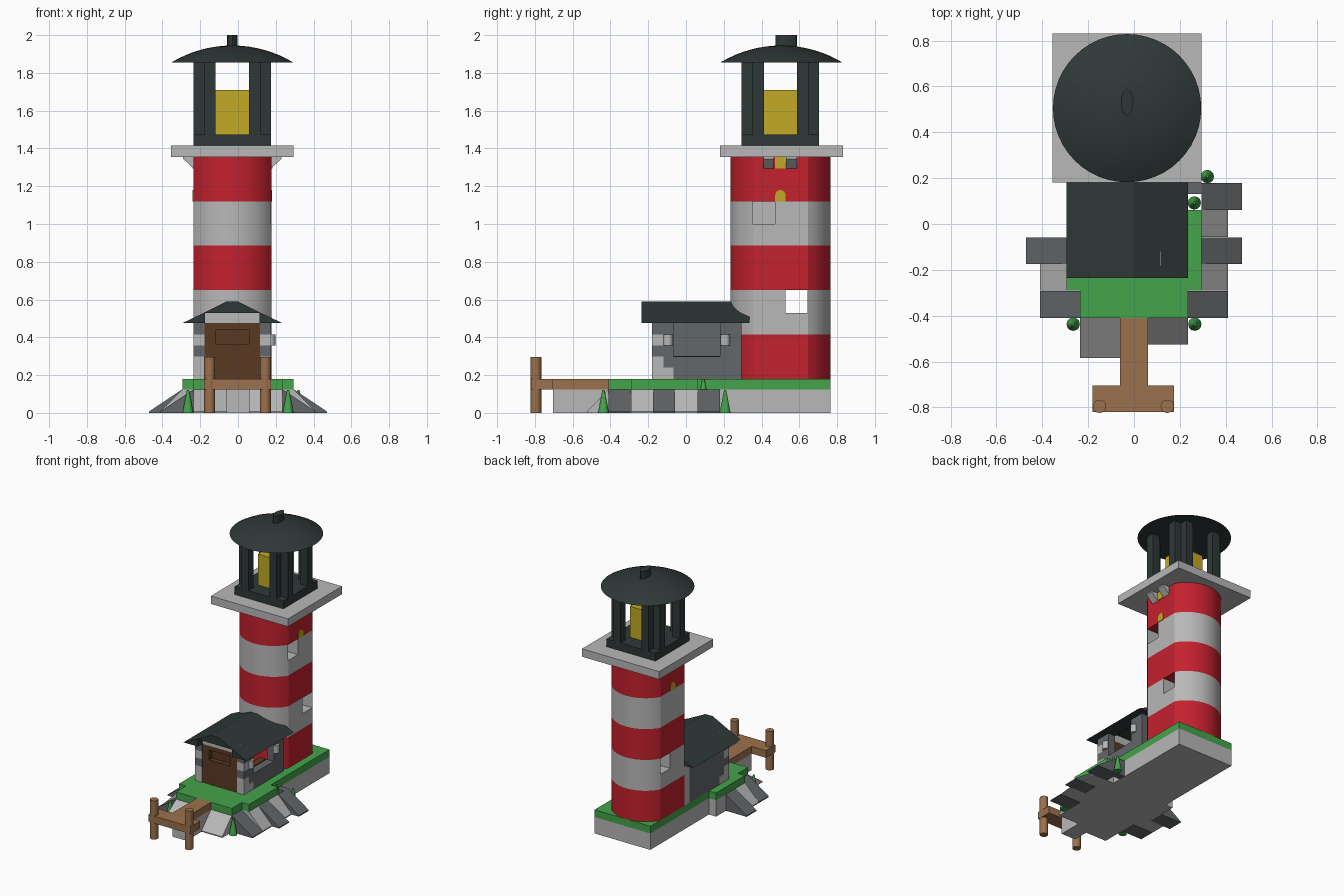
import bpy, bmesh, math
from mathutils import Vector

if "Cube" in bpy.data.objects:
    bpy.data.objects.remove(bpy.data.objects["Cube"])


def material(name, r, g, b):
    m = bpy.data.materials.new(name)
    m.use_nodes = True
    m.diffuse_color = (r, g, b, 1)
    m.node_tree.nodes["Principled BSDF"].inputs["Base Color"].default_value = (r, g, b, 1)
    return m


LIGHT = material("light_grey", .48, .48, .48)
DARK = material("dark_grey", .125, .135, .145)
RED = material("red", .55, .015, .027)
BLACK = material("dark_slate", .028, .04, .039)
GREEN = material("grass_green", .058, .37, .07)
WOOD = material("light_wood", .33, .165, .075)
DOOR = material("dark_wood", .105, .04, .016)
YELLOW = material("yellow", .54, .4, .018)
CX, CY = -.03, .5          # tower axis


def finish(bm, name, mat, smooth=False):
    bmesh.ops.recalc_face_normals(bm, faces=bm.faces)
    me = bpy.data.meshes.new(name)
    bm.to_mesh(me)
    bm.free()
    me.materials.append(mat)
    ob = bpy.data.objects.new(name, me)
    bpy.context.collection.objects.link(ob)
    if smooth:
        bpy.ops.object.select_all(action='DESELECT')
        ob.select_set(True)
        bpy.context.view_layer.objects.active = ob
        bpy.ops.object.shade_smooth_by_angle(angle=math.radians(30))
    return ob


def prism(name, mat, pts, axis, lo, hi, smooth=False):
    """Extrude a 2D outline along an axis."""
    place = {'x': lambda p, a: (a, p[0], p[1]),
             'y': lambda p, a: (p[0], a, p[1]),
             'z': lambda p, a: (p[0], p[1], a)}[axis]
    bm = bmesh.new()
    face = bm.faces.new([bm.verts.new(place(p, lo)) for p in pts])
    ext = bmesh.ops.extrude_face_region(bm, geom=[face])
    shift = Vector(place((0, 0), hi - lo))
    bmesh.ops.translate(bm, vec=shift, verts=[v for v in ext["geom"] if isinstance(v, bmesh.types.BMVert)])
    return finish(bm, name, mat, smooth)


def box(name, mat, x0, x1, y0, y1, z0, z1):
    return prism(name, mat, [(x0, y0), (x1, y0), (x1, y1), (x0, y1)], 'z', z0, z1)


def round_part(name, mat, x, y, z0, z1, r0, r1=None, sides=16):
    bm = bmesh.new()
    bmesh.ops.create_cone(bm, cap_ends=True, segments=sides, radius1=r0,
                          radius2=r0 if r1 is None else r1, depth=z1 - z0)
    bmesh.ops.translate(bm, vec=(x, y, (z0 + z1) / 2), verts=bm.verts)
    return finish(bm, name, mat, True)


def cut(ob, cutter):
    cutter.hide_render = True
    cutter.hide_viewport = True
    mod = ob.modifiers.new("opening", 'BOOLEAN')
    mod.operation = 'DIFFERENCE'
    mod.solver = 'EXACT'
    mod.object = cutter


# Island base and grass
footprint = [(-.235, -.41), (.235, -.41), (.235, -.29), (.295, -.29), (.295, .06), (.235, .06),
             (.235, .765), (-.235, .765), (-.235, .06), (-.295, .06), (-.295, -.29), (-.235, -.29)]
prism("base", LIGHT, footprint, 'z', 0, .125)
prism("grass", GREEN, footprint, 'z', .125, .18)
box("rock_step", DARK, .235, .295, .13, .18, 0, .125)
box("dock_footing", LIGHT, -.06, .06, -.705, -.41, 0, .125)

# Sloped shore rocks: side, inner edge, outer edge, start y, colour
for side, inner, outer, y, mat in [
        (1, .235, .41, -.41, DARK), (1, .295, .41, -.29, LIGHT), (1, .295, .47, -.175, DARK),
        (1, .295, .41, -.057, LIGHT), (1, .295, .47, .062, DARK),
        (-1, .235, .41, -.41, DARK), (-1, .295, .41, -.29, LIGHT), (-1, .295, .47, -.175, DARK)]:
    prism("side_rock", mat, [(side * inner, 0), (side * outer, 0), (side * outer, .008),
                             (side * inner, .125)], 'y', y, y + .117)
for x0, x1, outer in [(-.235, -.06, -.585), (.06, .235, -.525)]:
    prism("front_rock", LIGHT, [(-.41, 0), (outer, 0), (outer, .008), (-.41, .125)], 'x', x0, x1)

# Small trees
for x, y, z in [(-.265, -.437, 0), (.265, -.437, 0), (.32, .207, 0), (.263, .092, .06)]:
    round_part("tree", GREEN, x, y, z, z + .12, .029, .006, 12)

# Dock
box("dock_walk", WOOD, -.06, .06, -.705, -.41, .125, .18)
box("dock_end", WOOD, -.18, .175, -.82, -.705, .125, .18)
for x in (-.15, .145):
    round_part("dock_post", WOOD, x, -.795, 0, .295, .029)

# Tower: flat sides with bowed front and back, in striped bands
radius, half_angle = .238, math.radians(60)
outline = []
for sign in (-1, 1):
    for i in range(17):
        a = half_angle * (i / 8 - 1)
        outline.append((CX - sign * radius * math.sin(a),
                        CY + sign * (.265 - radius + radius * math.cos(a))))
    if sign == -1:
        outline = outline[::1]
bands = []
for i in range(5):
    z = .18 + i * .235
    bands.append(prism("tower_band", LIGHT if i % 2 else RED, outline, 'z', z, z + .235, True))
cut(bands[1], box("low_window_cutter", LIGHT, -.4, .4, .527, .643, .53, .67))
cut(bands[3], box("high_window_cutter", LIGHT, .02, .4, .353, .47, 1.0, 1.14))

# Arched lights and brackets on both tower sides
arch = [(CY - .028, 1.12), (CY + .028, 1.12)]
arch += [(CY + .028 * math.cos(t * math.pi / 8), 1.152 + .028 * math.sin(t * math.pi / 8)) for t in range(9)]
for s in (-1, 1):
    wall = CX + s * .206
    prism("arched_light", YELLOW, arch, 'x', wall - .004, wall + .005)
    box("bracket_light", YELLOW, min(wall, wall + s * .006), max(wall, wall + s * .006),
        CY - .03, CY + .03, 1.295, 1.355)
    for y in (.41, .53):
        prism("gallery_bracket", LIGHT, [(wall, 1.295), (wall + s * .055, 1.345),
                                         (wall + s * .055, 1.355), (wall, 1.355)], 'y', y, y + .057)

# Gallery and lantern room
box("gallery", LIGHT, -.355, .295, .18, .83, 1.355, 1.415)
box("lantern_floor", BLACK, CX - .206, CX + .206, .295, .705, 1.415, 1.475)
box("lamp", YELLOW, CX - .09, CX + .09, CY - .09, CY + .09, 1.475, 1.71)
for sx in (-1, 1):
    for sy in (-1, 1):
        for dx, dy in ((.118, .175), (.176, .118)):
            x, y = CX + sx * dx, CY + sy * dy
            box("lantern_post", BLACK, x - .03, x + .03, y - .03, y + .03, 1.475, 1.862)

# Shallow dome and finial
bm = bmesh.new()
rim, rise = .323, .09
big = (rim * rim + rise * rise) / (2 * rise)
top = math.asin(rim / big)
profile = [bm.verts.new((big * math.sin(top * i / 8), 0, big * math.cos(top * i / 8) - big + 1.945))
           for i in range(9)]
profile.append(bm.verts.new((0, 0, 1.855)))
edges = [bm.edges.new(pair) for pair in zip(profile, profile[1:])]
bmesh.ops.spin(bm, geom=profile + edges, cent=(0, 0, 0), axis=(0, 0, 1), angle=2 * math.pi,
               steps=48, use_duplicate=False)
bmesh.ops.remove_doubles(bm, verts=bm.verts, dist=.0005)
bmesh.ops.translate(bm, vec=(CX, .505, 0), verts=bm.verts)
finish(bm, "dome_roof", BLACK, True)
prism("finial", BLACK, [(CX + .027 * math.cos(t * math.pi / 12), .53 + .057 * math.sin(t * math.pi / 12))
                        for t in range(24)], 'z', 1.93, 2.0, True)

# House side walls in brick rows: end of light stones per row
row = .059
for s in (-1, 1):
    x0, x1 = sorted((CX + s * .206, CX + s * .147))
    for i, split in enumerate((-.065, -.12, -.18, -.12, -.18)):
        z0, z1 = .18 + i * row, .18 + (i + 1) * row
        if split > -.18:
            box("light_stone", LIGHT, x0, x1, -.18, split, z0, z1)
        opening = s == 1 and i > 1
        spans = [(split, -.065), (.18, .295)] if opening else [(split, .295)]
        for y0, y1 in spans:
            if y1 > y0:
                box("dark_stone", DARK, x0, x1, y0, y1, z0, z1)
    box("rear_stone", LIGHT, x0, x1, .295, .36, .18, .475) if s < 0 else None
for y in (-.095, .207):
    round_part("window_hinge", LIGHT, .172, y, .357, .416, .026)
box("window_sill", DOOR, .06, .112, -.065, .18, .27, .3)

# Door with its opening, gable and roof
door = box("door", DOOR, -.177, .117, -.175, -.12, .18, .475)
cut(door, box("door_cutter", DOOR, -.12, .057, -.3, -.14, .365, .44))
box("gable", LIGHT, -.177, .117, -.18, -.12, .475, .532)
half = [(.265, .475), (.14, .535), (.03, .59)]
inner = [(.145, .53), (.145, .475)]
roof = [(CX - x, z) for x, z in half] + [(CX + x, z) for x, z in half[::-1]]
roof += [(CX + x, z) for x, z in inner[::-1]] + [(CX - x, z) for x, z in inner]
prism("house_roof", BLACK, roof, 'y', -.235, .335)
